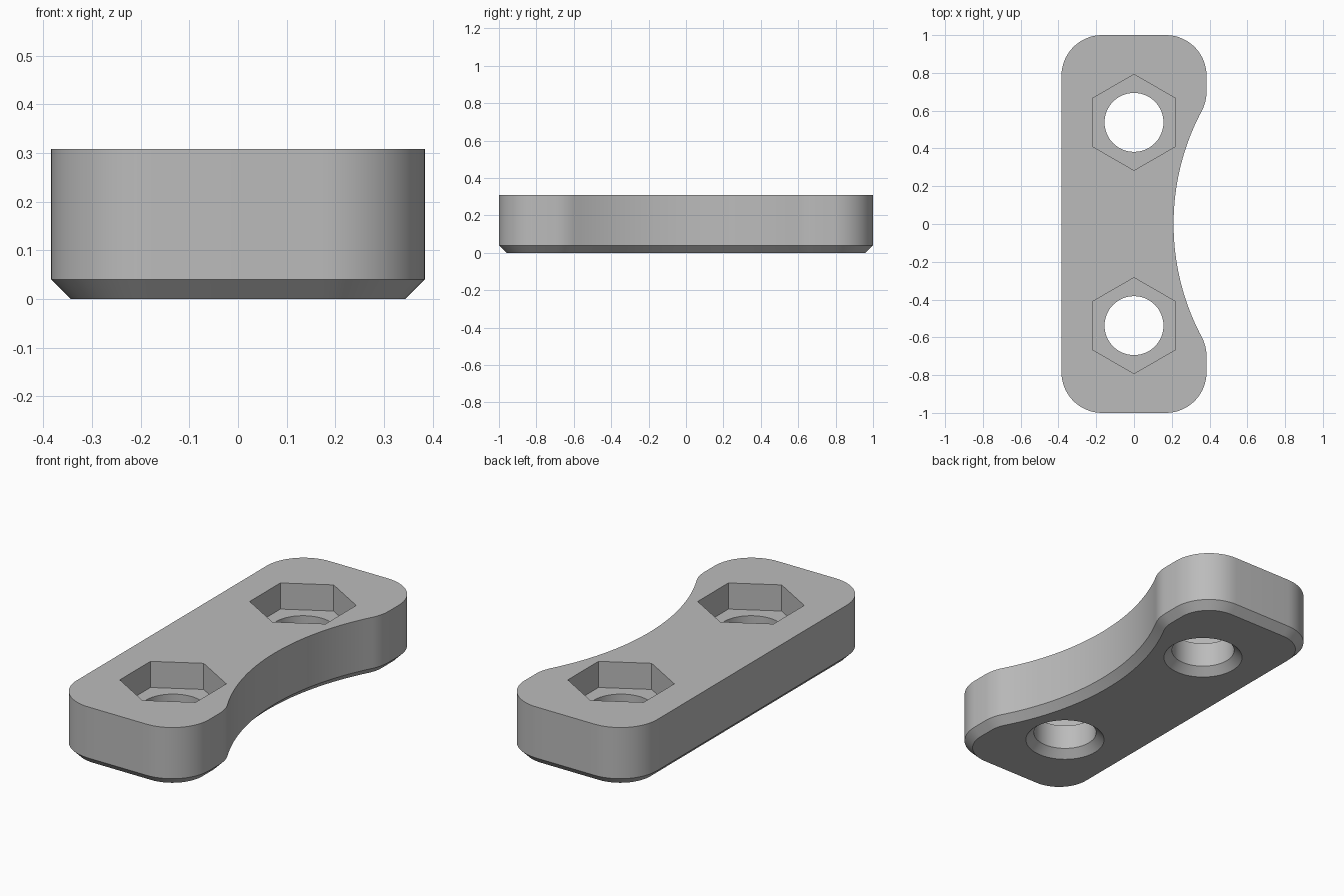
import bpy, bmesh
from math import cos, sin, asin, radians, pi

cube = bpy.data.objects.get("Cube")
if cube:
    bpy.data.objects.remove(cube)

HALF_W, HEIGHT, CHAMFER = 0.384, 0.308, 0.04
CORNER, HOLE_Y, HOLE_R = 0.215, 0.538, 0.156
POCKET_R, POCKET_Z = 0.254, 0.171
EAR_Y, EAR_ANGLE = 0.70, radians(28)

grey = bpy.data.materials.new("plain grey")
grey.use_nodes = True
colour = (0.5, 0.5, 0.5, 1)
grey.diffuse_color = colour
grey.node_tree.nodes["Principled BSDF"].inputs["Base Color"].default_value = colour


def arc(cx, cy, r, start, end, steps):
    return [(cx + r * cos(start + (end - start) * i / steps),
             cy + r * sin(start + (end - start) * i / steps)) for i in range(steps + 1)]


def outline(inset):
    """Rounded plate with one long side scooped inward, shrunk by inset."""
    r, c, cy = CORNER - inset, HALF_W - CORNER, 1 - CORNER
    # Scoop arc meets the ear arcs tangentially
    scoop = (EAR_Y - CORNER * sin(EAR_ANGLE)) / sin(EAR_ANGLE)
    scoop_x = c + (CORNER + scoop) * cos(EAR_ANGLE)
    half = arc(scoop_x, 0, scoop + inset, pi, pi - EAR_ANGLE, 20)
    half += arc(c, EAR_Y, r, -EAR_ANGLE, 0, 6)[1:]
    half += arc(c, cy, r, 0, pi / 2, 16)
    half += arc(-c, cy, r, pi / 2, pi, 16)
    return half + [(x, -y) for x, y in reversed(half[1:])]


def stack(name, rings):
    """Closed solid from (points, z) rings listed bottom to top."""
    bm = bmesh.new()
    loops = [[bm.verts.new((x, y, z)) for x, y in pts] for pts, z in rings]
    n = len(loops[0])
    for low, high in zip(loops, loops[1:]):
        for i in range(n):
            j = (i + 1) % n
            bm.faces.new((low[i], low[j], high[j], high[i]))
    bm.faces.new(loops[0][::-1])
    bm.faces.new(loops[-1])
    bmesh.ops.recalc_face_normals(bm, faces=bm.faces)
    mesh = bpy.data.meshes.new(name)
    bm.to_mesh(mesh)
    bm.free()
    mesh.materials.append(grey)
    obj = bpy.data.objects.new(name, mesh)
    bpy.context.collection.objects.link(obj)
    return obj


def circle(y, r, sides, turn=0):
    return arc(0, y, r, turn, turn + 2 * pi, sides)[:-1]


# Plate with chamfered underside
plate = stack("scooped_plate", [(outline(CHAMFER), 0), (outline(0), CHAMFER), (outline(0), HEIGHT)])

# Countersunk bolt holes and hexagonal nut pockets
cutters = []
for y in (-HOLE_Y, HOLE_Y):
    cutters.append(stack("hole_cutter", [(circle(y, HOLE_R + 2 * CHAMFER, 64), -CHAMFER),
                                         (circle(y, HOLE_R, 64), CHAMFER),
                                         (circle(y, HOLE_R, 64), POCKET_Z + 0.05)]))
    hexagon = circle(y, POCKET_R, 6, pi / 2)
    cutters.append(stack("nut_pocket_cutter", [(hexagon, POCKET_Z), (hexagon, HEIGHT + 0.1)]))

bpy.ops.object.select_all(action="DESELECT")
plate.select_set(True)
bpy.context.view_layer.objects.active = plate
for cutter in cutters:
    cutter.hide_render = True
    mod = plate.modifiers.new("cut", "BOOLEAN")
    mod.operation, mod.solver, mod.object = "DIFFERENCE", "EXACT", cutter
    bpy.ops.object.modifier_apply(modifier=mod.name)
for cutter in cutters:
    bpy.data.objects.remove(cutter)

bpy.ops.object.shade_smooth_by_angle(angle=radians(30))
